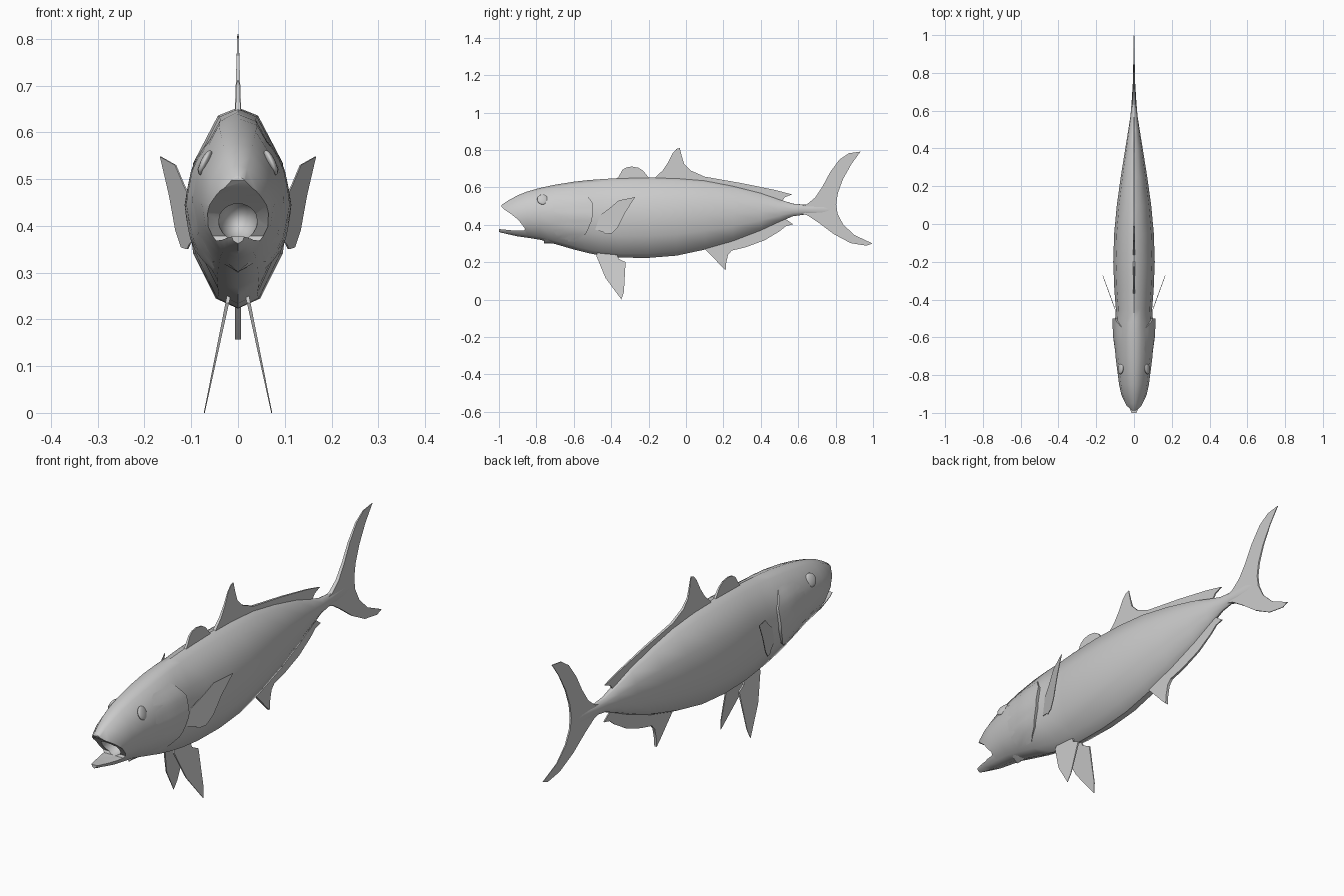
import bpy, bmesh, math
from mathutils import Vector

if "Cube" in bpy.data.objects:
    bpy.data.objects.remove(bpy.data.objects["Cube"])

grey = bpy.data.materials.new("plain grey")
grey.diffuse_color = (0.6, 0.6, 0.6, 1)
grey.use_nodes = True
grey.node_tree.nodes["Principled BSDF"].inputs["Base Color"].default_value = grey.diffuse_color

# Body stations: y, top z, bottom z, half width
STATIONS = [
    (-1.0, .488, .362, .024), (-.985, .507, .357, .033), (-.95, .53, .349, .05),
    (-.9, .557, .338, .068), (-.85, .577, .331, .079), (-.78, .597, .32, .088),
    (-.7, .614, .297, .098), (-.6, .63, .268, .104), (-.52, .639, .248, .101),
    (-.45, .644, .234, .096), (-.35, .65, .224, .104), (-.2, .653, .223, .11),
    (-.05, .65, .235, .105), (.1, .637, .267, .091), (.25, .608, .31, .07),
    (.4, .57, .368, .046), (.5, .535, .415, .03), (.57, .513, .445, .019),
    (.64, .507, .455, .013), (.72, .51, .452, .008), (.8, .5, .462, .003)]
# Half cross-section, normalised, from back to belly
SECTION = [(0, 1), (.39, .92), (.87, .45), (1, 0), (.87, -.45), (.43, -.9), (0, -1)]


def lerp_table(table, v):
    """Interpolate rows of a table sorted by the first column."""
    v = min(max(v, table[0][0]), table[-1][0])
    for a, b in zip(table, table[1:]):
        if v <= b[0]:
            f = (v - a[0]) / (b[0] - a[0])
            return [p + (q - p) * f for p, q in zip(a[1:], b[1:])]


def half_width(y, z):
    top, bot, w = lerp_table(STATIONS, y)
    t = (z - (top + bot) / 2) / ((top - bot) / 2)
    return w * lerp_table([(s[1], s[0]) for s in reversed(SECTION)], t)[0]


def make(name, verts, faces, smooth=40, fix=True):
    me = bpy.data.meshes.new(name)
    me.from_pydata(verts, [], faces)
    bm = bmesh.new()
    bm.from_mesh(me)
    if fix:
        bmesh.ops.recalc_face_normals(bm, faces=bm.faces)
    bm.to_mesh(me)
    bm.free()
    me.materials.append(grey)
    ob = bpy.data.objects.new(name, me)
    bpy.context.collection.objects.link(ob)
    if smooth:
        shade(ob, smooth)
    return ob


def activate(ob):
    bpy.ops.object.select_all(action='DESELECT')
    ob.select_set(True)
    bpy.context.view_layer.objects.active = ob


def shade(ob, angle):
    activate(ob)
    bpy.ops.object.shade_smooth_by_angle(angle=math.radians(angle))


def slab(name, outline, thick, place=lambda y, z: 0, smooth=30):
    """Thin plate from a side outline; thick and place are functions of y, z."""
    n = len(outline)
    verts = [(place(y, z) + s * thick(y, z), y, z) for s in (-1, 1) for y, z in outline]
    faces = [list(range(n)), list(range(2 * n - 1, n - 1, -1))]
    faces += [(i, (i + 1) % n, n + (i + 1) % n, n + i) for i in range(n)]
    return make(name, verts, faces, smooth)


# Body
ring = SECTION + [(-x, z) for x, z in reversed(SECTION[1:-1])]
N = len(ring)
verts = []
for y, top, bot, w in STATIONS:
    verts += [(x * w, y, (top + bot) / 2 + z * (top - bot) / 2) for x, z in ring]
faces = [[r * N + i, r * N + (i + 1) % N, (r + 1) * N + (i + 1) % N, (r + 1) * N + i]
         for r in range(len(STATIONS) - 1) for i in range(N)]
faces += [list(range(N)), list(range(len(verts) - N, len(verts)))]
body = make("body", verts, faces, 0)

# Open mouth: gape wedge plus a rounded throat
gape = slab("mouth_cutter", [(-1.1, .38), (-1.0, .377), (-.93, .37), (-.865, .368), (-.86, .378),
                             (-.895, .425), (-.935, .457), (-.97, .48), (-.986, .497),
                             (-.988, .6), (-1.1, .6)], lambda y, z: .2, smooth=0)
bpy.ops.mesh.primitive_uv_sphere_add(segments=16, ring_count=10, location=(0, -.875, .412))
throat = bpy.context.object
throat.name = "throat_cutter"
throat.scale = (.042, .08, .045)
for cutter in (gape, throat):
    activate(body)
    m = body.modifiers.new("cut", 'BOOLEAN')
    m.operation, m.solver, m.object = 'DIFFERENCE', 'EXACT', cutter
    bpy.ops.object.modifier_apply(modifier=m.name)
    bpy.data.objects.remove(cutter)
body.data.materials.clear()
body.data.materials.append(grey)
shade(body, 42)

# Fins on the centre line
slab("front_dorsal_fin", [(-.38, .635), (-.36, .657), (-.34, .693), (-.32, .706), (-.29, .711),
                          (-.255, .705), (-.23, .69), (-.21, .665), (-.19, .64)],
     lambda y, z: max(.002, .006 - (z - .64) * .05))
slab("rear_dorsal_fin", [(-.18, .63), (-.16, .657), (-.125, .69), (-.095, .735), (-.07, .785),
                         (-.05, .806), (-.033, .81), (-.022, .765), (-.01, .725), (.025, .69),
                         (.1, .657), (.3, .622), (.48, .585), (.567, .562), (.53, .548),
                         (.517, .532), (.5, .51), (.3, .55), (.05, .6)],
     lambda y, z: max(.0015, .007 - max(0, z - .64) * .035 - max(0, y) * .008))
slab("anal_fin", [(.08, .3), (.1, .272), (.15, .22), (.19, .178), (.212, .157), (.215, .195),
                  (.225, .24), (.245, .262), (.32, .28), (.42, .317), (.5, .365), (.535, .393),
                  (.573, .402), (.545, .422), (.52, .44), (.3, .36)],
     lambda y, z: max(.002, .006 - max(0, y - .2) * .01))
slab("tail_fin", [(.6, .495), (.645, .508), (.69, .545), (.73, .605), (.77, .68), (.82, .748),
                  (.87, .782), (.933, .791), (.885, .725), (.84, .645), (.812, .57), (.803, .51),
                  (.81, .46), (.84, .402), (.9, .345), (.997, .3), (.965, .288), (.88, .302),
                  (.79, .35), (.71, .41), (.65, .45), (.6, .465)],
     lambda y, z: max(.0015, .01 - (y - .6) * .03))

# Paired fins, eyes and gill covers
PECTORAL = [(-.54, .39), (-.445, .362), (-.43, .35), (-.395, .354), (-.362, .39), (-.325, .465),
            (-.272, .548), (-.36, .53), (-.41, .487), (-.46, .45), (-.54, .43)]
PELVIC = [(-.47, .26), (-.48, .235), (-.445, .15), (-.43, .115), (-.345, 0), (-.332, .04),
          (-.323, .2), (-.36, .218), (-.37, .245)]
GILL_EDGE = [(.29, -.62), (.32, -.58), (.35, -.535), (.43, -.5), (.52, -.5), (.57, -.54), (.6, -.57)]

for side, s in (("left", 1), ("right", -1)):
    slab(side + "_pectoral_fin", PECTORAL, lambda y, z: .0015,
         lambda y, z: s * (.055 + (y + .575) * .365))
    slab(side + "_pelvic_fin", PELVIC, lambda y, z: .001 + z * .012,
         lambda y, z: s * (.023 + (.235 - z) * .209))

    # Eye
    bpy.ops.mesh.primitive_uv_sphere_add(segments=20, ring_count=12,
                                         location=(s * .07, -.767, .535))
    eye = bpy.context.object
    eye.name = side + "_eye"
    eye.scale = (.01, .029, .029)
    eye.rotation_euler = (0, -s * .42, s * .12)
    eye.data.materials.append(grey)
    shade(eye, 60)

    # Gill cover: skin that lifts off the body towards its rear edge
    rows, cols = 12, 8
    verts, faces = [], []
    for r in range(rows + 1):
        z = .3 + .29 * r / rows
        rear = lerp_table(GILL_EDGE, z)[0]
        lift = .017 * math.sin(math.pi * r / rows) ** .6 if 0 < r < rows else 0
        for c in range(cols + 1):
            f = c / cols
            y = -.76 + (rear + .76) * f
            verts.append((s * (half_width(y, z) - .002 + lift * f ** 1.3), y, z))
        verts.append((s * (half_width(rear, z) - .01), rear - .004, z))
    k = cols + 2
    for r in range(rows):
        for c in range(k - 1):
            q = [r * k + c, r * k + c + 1, (r + 1) * k + c + 1, (r + 1) * k + c]
            faces.append(q if s > 0 else q[::-1])
    make(side + "_gill_cover", verts, faces, 40, fix=False)
